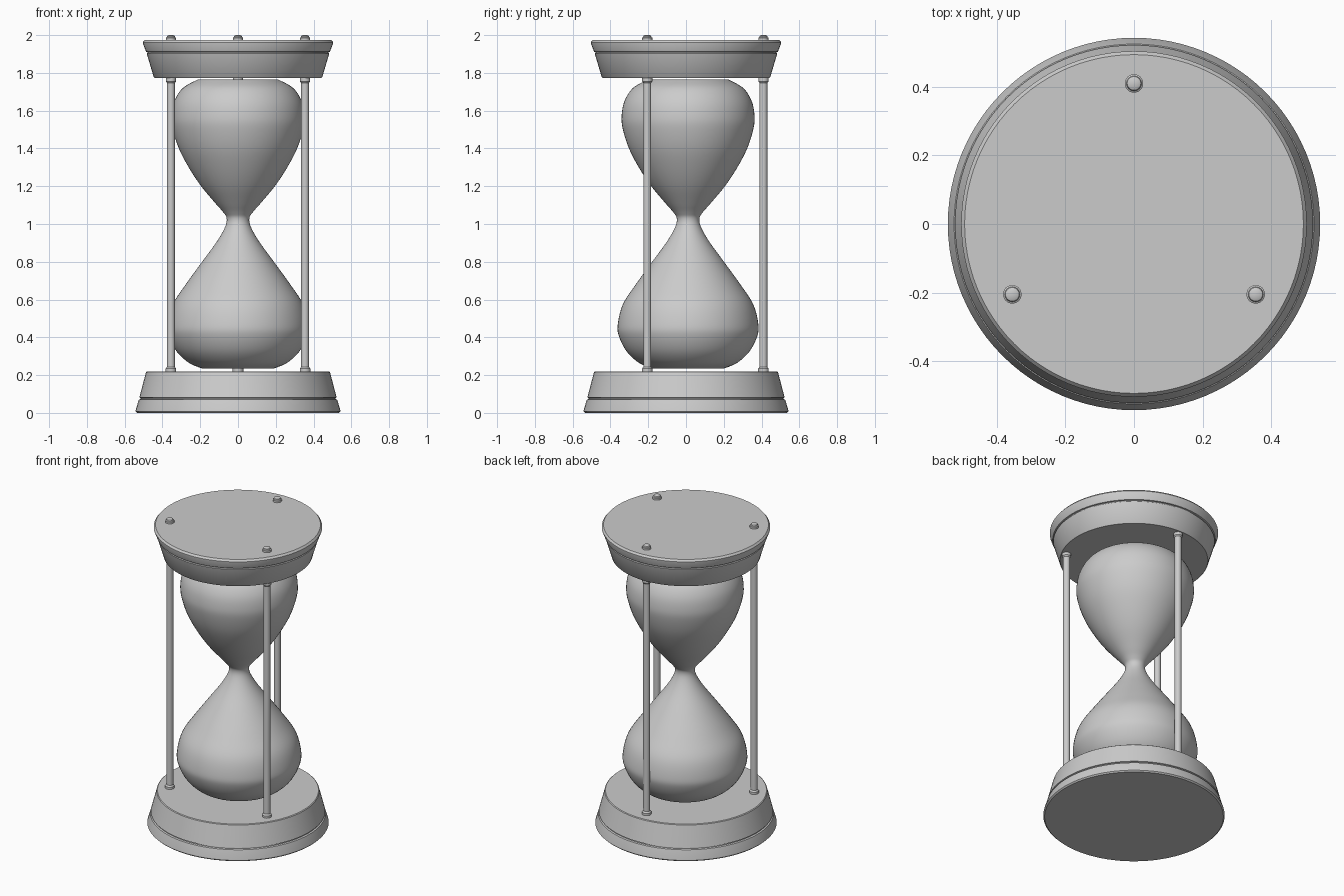
import bpy, bmesh, math

if "Cube" in bpy.data.objects:
    bpy.data.objects.remove(bpy.data.objects["Cube"])


def lathe(name, profile, segs=64, loc=(0, 0, 0), angle=30):
    """Revolve (radius, z) points around z; the ends are closed with caps."""
    bm = bmesh.new()
    rings = [[bm.verts.new((r * math.cos(2 * math.pi * i / segs),
                            r * math.sin(2 * math.pi * i / segs), z))
              for i in range(segs)] for r, z in profile]
    for a, b in zip(rings, rings[1:]):
        for i in range(segs):
            j = (i + 1) % segs
            bm.faces.new((a[i], a[j], b[j], b[i]))
    bm.faces.new(rings[0][::-1])
    bm.faces.new(rings[-1])
    bmesh.ops.recalc_face_normals(bm, faces=bm.faces)
    me = bpy.data.meshes.new(name)
    bm.to_mesh(me)
    bm.free()
    ob = bpy.data.objects.new(name, me)
    ob.location = loc
    bpy.context.collection.objects.link(ob)
    bpy.ops.object.select_all(action='DESELECT')
    ob.select_set(True)
    bpy.context.view_layer.objects.active = ob
    bpy.ops.object.shade_smooth_by_angle(angle=math.radians(angle))
    return ob


def smooth(pts, steps=5):
    """Catmull-Rom curve through the points."""
    p = [pts[0]] + pts + [pts[-1]]
    out = []
    for a, b, c, d in zip(p, p[1:], p[2:], p[3:]):
        for s in range(steps):
            t = s / steps
            out.append(tuple(0.5 * (2 * b[k] + (c[k] - a[k]) * t
                       + (2 * a[k] - 5 * b[k] + 4 * c[k] - d[k]) * t * t
                       + (3 * b[k] - a[k] - 3 * c[k] + d[k]) * t ** 3)
                       for k in (0, 1)))
    return out + [pts[-1]]


# Base: flared foot, thin groove, tapered upper tier
lathe("base", [(0.535, 0), (0.543, 0.008), (0.542, 0.014), (0.525, 0.07),
               (0.515, 0.073), (0.515, 0.079), (0.522, 0.082),
               (0.487, 0.216), (0.482, 0.22)], 96)

# Top plate: inverted taper with a rim
lathe("top_plate", [(0.442, 1.773), (0.446, 1.777), (0.483, 1.902),
                    (0.478, 1.906), (0.478, 1.910), (0.487, 1.912),
                    (0.504, 1.957), (0.504, 1.962), (0.494, 1.974)], 96)

# Glass: two bulbs joined by a narrow neck
glass = smooth([(0.19, 0.235), (0.26, 0.265), (0.325, 0.325), (0.366, 0.405),
                (0.372, 0.47), (0.345, 0.575), (0.277, 0.68), (0.19, 0.80),
                (0.11, 0.91), (0.068, 0.985), (0.060, 1.03), (0.078, 1.062),
                (0.12, 1.11), (0.195, 1.20), (0.26, 1.298), (0.313, 1.40),
                (0.345, 1.50), (0.352, 1.57), (0.337, 1.65), (0.292, 1.72),
                (0.215, 1.764)])
lathe("glass_bulbs", glass, 64, (0, 0.011, 0), 40)

# Three rods with collars and finials
for n, deg in enumerate((90, 210, 330), 1):
    a = math.radians(deg)
    loc = (0.41 * math.cos(a), 0.41 * math.sin(a), 0)
    lathe(f"rod_{n}", [(0.021, 0.21), (0.021, 1.79)], 24, loc)
    lathe(f"lower_collar_{n}", [(0.028, 0.215), (0.028, 0.234),
                                (0.021, 0.244)], 24, loc)
    lathe(f"upper_collar_{n}", [(0.021, 1.747), (0.027, 1.755),
                                (0.027, 1.78)], 24, loc)
    lathe(f"finial_{n}", [(0.027, 1.965), (0.027, 1.986), (0.022, 1.989),
                          (0.020, 1.996), (0.012, 2.0)], 24, loc)
